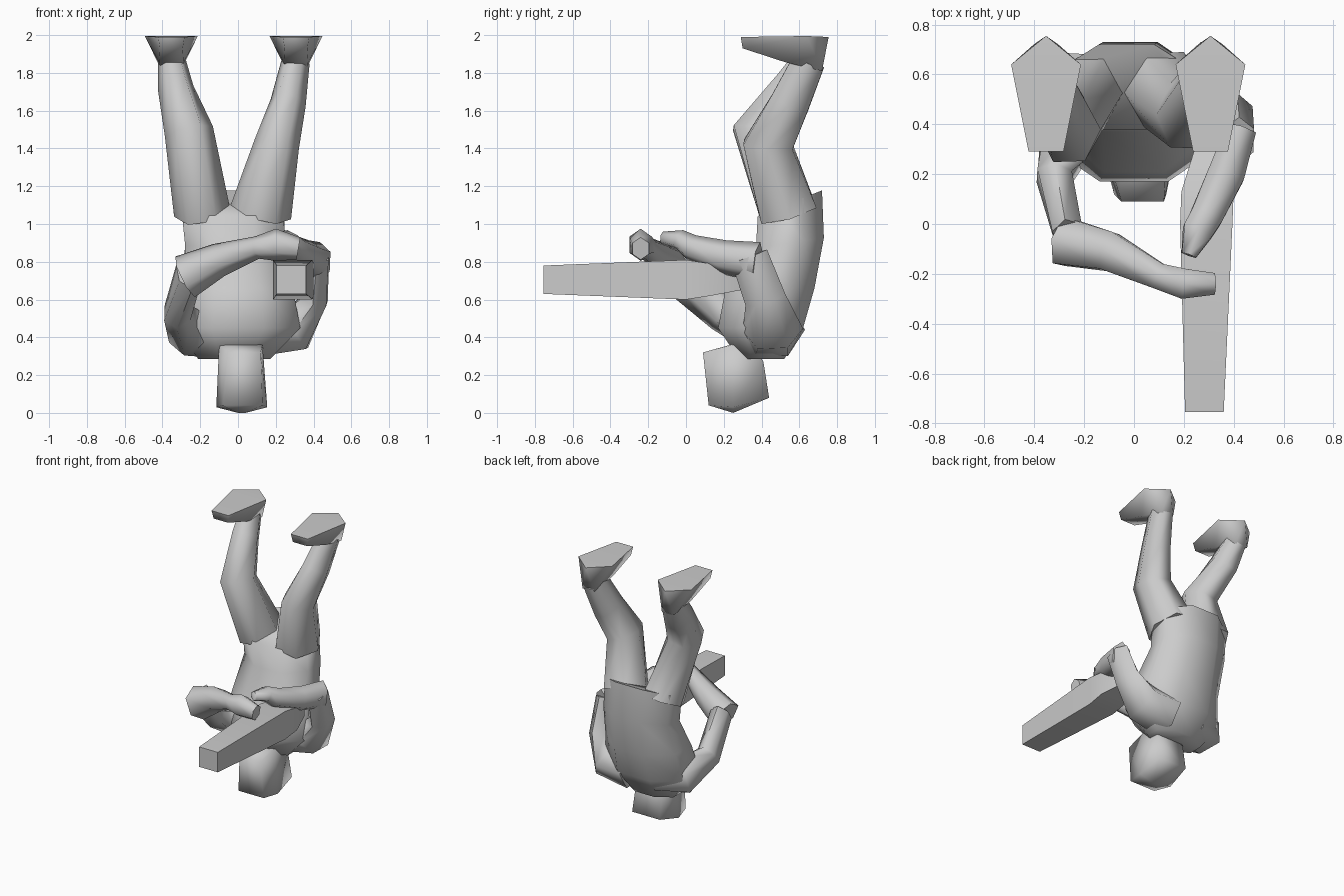
import bpy, bmesh
from math import pi, cos, sin
from mathutils import Vector

if "Cube" in bpy.data.objects:
    bpy.data.objects.remove(bpy.data.objects["Cube"])


def finish(name, bm, angle=65):
    bmesh.ops.recalc_face_normals(bm, faces=bm.faces)
    me = bpy.data.meshes.new(name)
    bm.to_mesh(me)
    bm.free()
    ob = bpy.data.objects.new(name, me)
    bpy.context.collection.objects.link(ob)
    bpy.ops.object.select_all(action='DESELECT')
    ob.select_set(True)
    bpy.context.view_layer.objects.active = ob
    bpy.ops.object.shade_smooth_by_angle(angle=angle * pi / 180)
    return ob


def skin(name, rings, angle=75):
    """Bridge equal-sized rings of points and cap both ends."""
    bm = bmesh.new()
    vs = [[bm.verts.new(p) for p in r] for r in rings]
    n = len(vs[0])
    for a, b in zip(vs, vs[1:]):
        for i in range(n):
            j = (i + 1) % n
            bm.faces.new((a[i], a[j], b[j], b[i]))
    bm.faces.new(vs[0])
    bm.faces.new(vs[-1])
    return finish(name, bm, angle)


def limb(name, path, n=6, ref=(1, 0, 0)):
    """Tube along (x, y, z, radius_u, radius_v) stations."""
    pts = [Vector(p[:3]) for p in path]
    rings = []
    for i, p in enumerate(path):
        d0 = (pts[i] - pts[max(i - 1, 0)]).normalized()
        d1 = (pts[min(i + 1, len(pts) - 1)] - pts[i]).normalized()
        t = (d0 + d1).normalized()
        u = Vector(ref)
        u = (u - t * u.dot(t)).normalized()
        v = t.cross(u)
        rings.append([pts[i] + u * p[3] * cos(2 * pi * k / n) + v * p[4] * sin(2 * pi * k / n)
                      for k in range(n)])
    return skin(name, rings)


def hull(name, pts):
    bm = bmesh.new()
    for p in pts:
        bm.verts.new(p)
    bmesh.ops.convex_hull(bm, input=bm.verts)
    return finish(name, bm, 80)


# Torso: octagonal rings (cx, cy, cz, rx, ry, tilt) from pelvis down to neck
rings = []
for cx, cy, cz, rx, ry, tilt in [(-.03, .55, 1.11, .27, .17, .4),
                                 (-.015, .55, .90, .265, .18, .15),
                                 (0, .445, .66, .29, .235, 0),
                                 (0, .395, .45, .33, .225, .0),
                                 (-.02, .40, .285, .19, .12, 0)]:
    ring = []
    for k in range(8):
        a = pi / 8 + k * pi / 4
        dy = ry * sin(a) / cos(pi / 8)
        ring.append((cx + rx * cos(a) / cos(pi / 8), cy + dy, cz + tilt * dy))
    rings.append(ring)
skin("torso", rings)

# Head, upside down on the ground
head = []
for y, z, x0, x1 in [(.09, .32, -.05, .12), (.12, .04, -.08, .13), (.25, .0, .0, .04),
                     (.25, .03, -.115, .155), (.44, .08, -.09, .14), (.41, .27, -.09, .13),
                     (.25, .36, -.10, .13), (.34, .39, -.07, .10)]:
    head += [(x0, y, z), (x1, y, z)]
hull("head", head)

# Legs, bent at the knee
limb("left_leg", [(-.19, .54, 1.06, .15, .175), (-.26, .375, 1.49, .13, .145),
                  (-.33, .56, 1.72, .095, .12), (-.35, .65, 1.86, .075, .10)])
limb("right_leg", [(.12, .54, 1.06, .165, .175), (.205, .435, 1.42, .12, .15),
                   (.265, .55, 1.64, .095, .12), (.305, .65, 1.86, .075, .10)])

# Feet with the soles facing up
for name, cx in (("left_foot", -.353), ("right_foot", .307)):
    sole = [(-.07, .29, 1.99), (.07, .29, 1.99), (.14, .64, 1.995), (0, .755, 1.99), (-.14, .64, 1.995)]
    upper = [(s * w, y, z) for s in (-1, 1)
             for w, y, z in ((.06, .30, 1.93), (.065, .53, 1.855), (.05, .72, 1.81))]
    hull(name, [(cx + x, y, z) for x, y, z in sole + upper])

# Arms folded forward around the long block
limb("left_upper_arm", [(-.10, .42, .44, .15, .18), (-.26, .38, .44, .14, .16),
                        (-.32, .19, .53, .10, .08), (-.26, -.05, .74, .11, .07)], ref=(0, 0, 1))
limb("left_forearm", [(-.28, -.07, .72, .12, .11), (-.10, -.11, .81, .09, .09),
                      (.10, -.21, .875, .06, .06), (.20, -.24, .89, .085, .07),
                      (.32, -.24, .87, .06, .05)], ref=(0, 0, 1))
limb("right_upper_arm", [(.12, .45, .44, .18, .16), (.31, .46, .44, .16, .13),
                         (.405, .42, .60, .11, .08), (.42, .335, .83, .10, .07)], ref=(0, 1, 0))
limb("right_forearm", [(.43, .38, .80, .105, .07), (.37, .20, .825, .09, .085),
                       (.29, .03, .875, .07, .075), (.255, -.03, .915, .055, .07),
                       (.22, -.125, .925, .035, .035)], ref=(0, 0, 1))

# Long square block pointing forward
skin("long_block", [[(x0, y, z0), (x1, y, z0), (x1, y, z1), (x0, y, z1)]
                    for y, x0, x1, z0, z1 in [(-.755, .205, .36, .63, .78), (0, .185, .395, .60, .81),
                                              (.13, .19, .40, .62, .79), (.29, .24, .35, .65, .72)]], 60)
